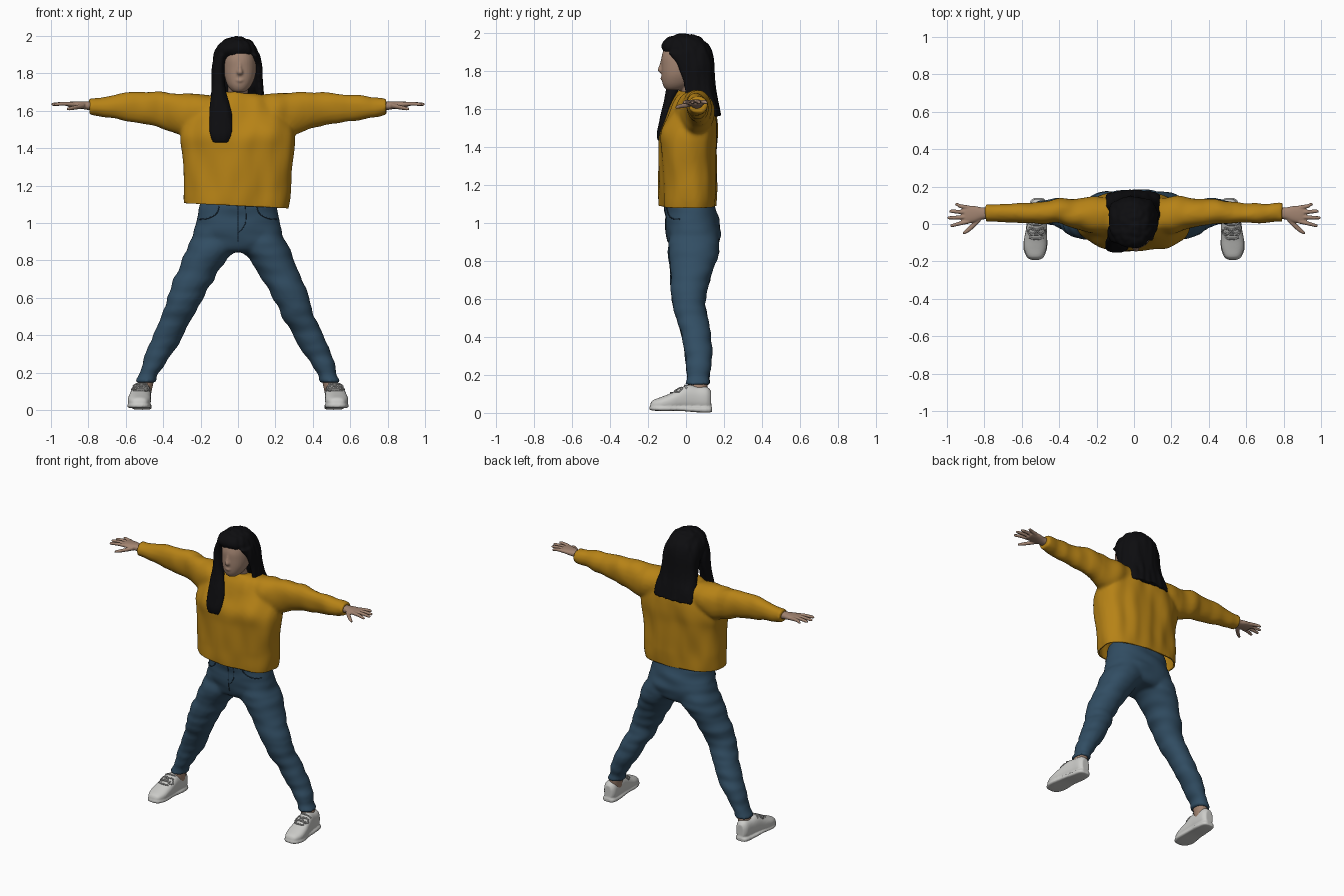
import bpy, bmesh, math
from mathutils import Vector, noise


def material(name, rgb):
    m = bpy.data.materials.new(name)
    m.diffuse_color = (*rgb, 1)
    return m


MUSTARD = material("mustard knit", (0.47, 0.225, 0.008))
DENIM = material("blue denim", (0.031, 0.075, 0.125))
SEAM = material("dark denim", (0.016, 0.038, 0.066))
SKIN = material("skin", (0.36, 0.23, 0.165))
HAIR = material("black hair", (0.004, 0.004, 0.005))
WHITE = material("white leather", (0.6, 0.6, 0.58))
LACE = material("grey lace", (0.42, 0.42, 0.41))
TAN = material("tan sole", (0.30, 0.19, 0.13))


def spline(rows, steps=4):
    """Smoothly interpolate rows of numbers."""
    out = []
    for i in range(len(rows) - 1):
        p = [rows[max(0, min(len(rows) - 1, i + k))] for k in (-1, 0, 1, 2)]
        for s in range(steps):
            t = s / steps
            out.append([0.5 * (2 * b + (c - a) * t + (2 * a - 5 * b + 4 * c - d) * t * t
                               + (3 * b - a - 3 * c + d) * t ** 3) for a, b, c, d in zip(*p)])
    return out + [list(rows[-1])]


def loft(bm, axis, rows, power=2.0, n=32, side=1):
    """Closed tube; each row is position on axis, two centre values, two radii."""
    rings = []
    for pos, ca, cb, ra, rb in spline(rows):
        ra, rb, ring = max(ra, 0.002), max(rb, 0.002), []
        for k in range(n):
            c, s = math.cos(2 * math.pi * k / n), math.sin(2 * math.pi * k / n)
            a = ca + ra * math.copysign(abs(c) ** (2 / power), c)
            b = cb + rb * math.copysign(abs(s) ** (2 / power), s)
            x, y, z = {"x": (pos, a, b), "y": (a, pos, b), "z": (a, b, pos)}[axis]
            ring.append(bm.verts.new((x * side, y, z)))
        rings.append(ring)
    for r, q in zip(rings, rings[1:]):
        for k in range(n):
            bm.faces.new((r[k], r[(k + 1) % n], q[(k + 1) % n], q[k]))
    bm.faces.new(rings[0])
    bm.faces.new(rings[-1])


def finish(name, bm, mats, voxel, smooth=4, fold=0.0, freq=(8, 8, 8), cut=None, rule=None):
    """Fuse the tubes into one skin, soften it, add folds and colours."""
    bmesh.ops.recalc_face_normals(bm, faces=bm.faces)
    me = bpy.data.meshes.new(name)
    bm.to_mesh(me)
    bm.free()
    ob = bpy.data.objects.new(name, me)
    bpy.context.collection.objects.link(ob)
    rm = ob.modifiers.new("fuse", "REMESH")
    rm.mode, rm.voxel_size = "VOXEL", voxel
    sm = ob.modifiers.new("soften", "SMOOTH")
    sm.factor, sm.iterations = 0.5, smooth
    new = bpy.data.meshes.new_from_object(ob.evaluated_get(bpy.context.evaluated_depsgraph_get()))
    ob.modifiers.clear()
    ob.data = new
    bm = bmesh.new()
    bm.from_mesh(new)
    bm.normal_update()
    if fold:
        moves = [v.normal * fold * noise.noise(Vector([a * f for a, f in zip(v.co, freq)]))
                 for v in bm.verts]
        for v, d in zip(bm.verts, moves):
            v.co += d
    if cut:
        bmesh.ops.bisect_plane(bm, geom=bm.verts[:] + bm.edges[:] + bm.faces[:],
                               plane_co=cut[0], plane_no=cut[1], clear_inner=True)
    bm.normal_update()
    for f in bm.faces:
        f.smooth = True
        f.material_index = rule(f) if rule else 0
    bm.to_mesh(new)
    bm.free()
    new.materials.clear()
    for m in mats:
        new.materials.append(m)
    bpy.context.view_layer.update()
    return ob


def cord(name, target, points, direction, radius, mat):
    """Thin cord laid on the surface of a target."""
    d, path = Vector(direction), []
    for p in spline(points):
        hit, loc, nor, _ = target.ray_cast(Vector(p) - d, d)
        if hit:
            path.append(loc + nor * radius * 0.3)
    cu = bpy.data.curves.new(name, "CURVE")
    cu.dimensions, cu.bevel_depth, cu.bevel_resolution = "3D", radius, 1
    sp = cu.splines.new("POLY")
    sp.points.add(max(0, len(path) - 1))
    for q, p in zip(sp.points, path):
        q.co = (*p, 1)
    cu.materials.append(mat)
    bpy.context.collection.objects.link(bpy.data.objects.new(name, cu))


# Sweater: boxy body, collar and two sleeves, open at the hem
bm = bmesh.new()
loft(bm, "z", [(1.04, -.012, .012, .268, .145), (1.12, -.008, .012, .285, .152),
               (1.25, -.002, .012, .292, .15), (1.38, .002, .012, .302, .152),
               (1.47, 0, .014, .305, .155), (1.55, 0, .028, .275, .135),
               (1.62, 0, .035, .225, .112), (1.67, 0, .038, .17, .085),
               (1.69, 0, .038, .11, .06)], 2.4, 48)
loft(bm, "z", [(1.65, .005, .03, .11, .085), (1.695, .005, .03, .09, .07)])
for s in (1, -1):
    loft(bm, "x", [(.06, .04, 1.6, .09, .08), (.2, .045, 1.59, .10, .10),
                   (.3, .055, 1.583, .08, .112), (.4, .065, 1.603, .067, .099),
                   (.5, .062, 1.612, .056, .084), (.6, .06, 1.616, .052, .072),
                   (.7, .06, 1.62, .051, .056), (.795, .06, 1.622, .052, .045)], 2.1, 32, s)
sweater = finish("sweater", bm, [MUSTARD], 0.011, 6, 0.014, (11, 11, 5),
                 ((0, 0, 1.092), (0.05, 0, 1)))
sol = sweater.modifiers.new("cloth", "SOLIDIFY")
sol.thickness = 0.01

# Jeans: hips and two spread legs
bm = bmesh.new()
loft(bm, "z", [(1.14, 0, .025, .195, .13), (1.08, 0, .022, .207, .134), (1.0, 0, .036, .226, .142),
               (.93, 0, .042, .242, .143), (.87, 0, .04, .235, .125), (.845, 0, .04, .19, .10)], 2.3, 40)
for s in (1, -1):
    loft(bm, "z", [(.98, .11, .04, .11, .12), (.86, .145, .042, .132, .136), (.8, .18, .036, .12, .122),
                   (.7, .237, .022, .106, .104), (.6, .282, .012, .097, .09),
                   (.53, .312, .022, .088, .086), (.45, .348, .045, .083, .08),
                   (.35, .4, .062, .077, .072), (.25, .45, .066, .062, .066),
                   (.19, .478, .064, .053, .063), (.15, .492, .063, .055, .064)], 2.1, 32, s)
jeans = finish("jeans", bm, [DENIM], 0.011, 6, 0.009, (6, 6, 18))

# Jeans stitching: fly and curved front pockets
cord("fly_seam", jeans, [(.0, 0, 1.09), (0, 0, .98), (0, 0, .9)], (0, 2, 0), .003, SEAM)
cord("fly_stitch", jeans, [(.04, 0, 1.09), (.04, 0, 1.0), (.005, 0, .95)], (0, 2, 0), .002, SEAM)
for s in (1, -1):
    cord("pocket_seam", jeans, [(.1 * s, 0, 1.09), (.115 * s, 0, 1.05), (.16 * s, 0, 1.025),
                                (.205 * s, 0, 1.02)], (0, 2, 0), .003, SEAM)

# Head: neck, skull, nose, lips, ears
bm = bmesh.new()
loft(bm, "z", [(1.62, 0, .045, .065, .06), (1.69, 0, .03, .055, .055), (1.76, 0, .01, .055, .06)])
loft(bm, "z", [(1.7, .006, -.065, .028, .035), (1.715, .007, -.055, .048, .06),
               (1.74, .008, -.045, .066, .08), (1.78, .01, -.033, .081, .096),
               (1.83, .01, -.016, .089, .114), (1.88, .008, -.008, .089, .12),
               (1.93, .005, -.005, .076, .103), (1.965, 0, 0, .045, .06)], 2.2)
loft(bm, "z", [(1.87, .01, -.12, .006, .01), (1.83, .01, -.127, .01, .014),
               (1.805, .01, -.132, .017, .018), (1.79, .01, -.124, .012, .01)])
loft(bm, "x", [(-.022, -.116, 1.768, .006, .004), (.01, -.124, 1.762, .011, .011),
               (.042, -.116, 1.768, .006, .004)])
for s in (1, -1):
    loft(bm, "x", [(.085 * s, .0, 1.82, .016, .028), (.1 * s, .008, 1.825, .012, .025)])
finish("head", bm, [SKIN], 0.006, 3)

# Hair: cap falling down the back, and one long lock over the shoulder
bm = bmesh.new()
loft(bm, "z", [(1.565, -.005, .145, .145, .04), (1.63, -.005, .118, .15, .054),
               (1.7, -.005, .09, .137, .066), (1.77, -.007, .07, .128, .08),
               (1.83, -.008, .058, .127, .09), (1.87, -.009, .032, .126, .113),
               (1.91, -.009, .006, .119, .13), (1.945, -.008, -.008, .102, .12),
               (1.975, -.006, -.008, .073, .09), (1.99, -.005, -.006, .042, .052),
               (1.997, -.005, -.005, .01, .015)], 2.2, 40)
loft(bm, "z", [(1.43, -.092, -.133, .045, .018), (1.48, -.092, -.131, .061, .025),
               (1.58, -.092, -.105, .061, .028), (1.67, -.1, -.08, .047, .032),
               (1.75, -.105, -.06, .034, .042), (1.83, -.104, -.045, .033, .055),
               (1.9, -.085, -.035, .034, .07), (1.94, -.06, -.03, .03, .06)])
loft(bm, "z", [(1.67, .118, .05, .02, .05), (1.75, .11, .035, .022, .05),
               (1.83, .106, .02, .022, .065), (1.9, .088, -.02, .028, .075)])
finish("hair", bm, [HAIR], 0.008, 3, 0.006, (35, 35, 3))

for s, label in ((1, "left"), (-1, "right")):
    # Hand: palm, four fingers and a thumb
    bm = bmesh.new()
    loft(bm, "x", [(.76, .058, 1.625, .03, .025), (.81, .056, 1.628, .032, .022),
                   (.85, .053, 1.632, .043, .019), (.89, .05, 1.634, .046, .016),
                   (.91, .05, 1.634, .04, .012)], 2.3, 24, s)
    for y0, y1, tip in ((.087, .105, .955), (.062, .068, .985), (.038, .033, .995), (.014, -.008, .98)):
        loft(bm, "x", [(.88, y0, 1.635, .012, .012), (.93, (y0 + y1) / 2, 1.638, .011, .011),
                       (tip - .008, y1, 1.635, .009, .009), (tip + .003, y1, 1.634, .004, .004)], 2, 12, s)
    loft(bm, "x", [(.82, .03, 1.628, .016, .014), (.85, .002, 1.622, .018, .013),
                   (.885, -.03, 1.615, .015, .011), (.91, -.047, 1.61, .009, .008),
                   (.915, -.05, 1.61, .004, .004)], 2, 12, s)
    finish(label + "_hand", bm, [SKIN], 0.0045, 2)

    # Ankle
    bm = bmesh.new()
    loft(bm, "z", [(.08, .505, .06, .04, .045), (.14, .495, .063, .042, .05),
                   (.2, .48, .064, .042, .05)], 2, 20, s)
    finish(label + "_ankle", bm, [SKIN], 0.008, 2)

    # Shoe with sole slab and low heel; underside is tan
    bm = bmesh.new()
    loft(bm, "y", [(-.188, .528, .034, .02, .012), (-.175, .528, .04, .042, .026),
                   (-.13, .528, .048, .06, .036), (-.08, .526, .058, .061, .046),
                   (-.03, .521, .071, .056, .06), (.01, .517, .079, .052, .068),
                   (.06, .512, .076, .048, .065), (.11, .51, .074, .043, .063),
                   (.133, .51, .066, .026, .05)], 2.4, 32, s)
    loft(bm, "y", [(-.192, .528, .025, .022, .008), (-.175, .528, .024, .047, .012),
                   (-.12, .528, .022, .065, .012), (-.03, .522, .022, .057, .012),
                   (.06, .514, .017, .053, .014), (.12, .512, .016, .044, .014),
                   (.138, .512, .017, .026, .012)], 4, 32, s)
    shoe = finish(label + "_shoe", bm, [WHITE, TAN], 0.006, 3,
                  rule=lambda f: int(f.normal.z < -0.5 and f.calc_center_median().z < 0.035))
    # Laces and bow loops
    for y in (-.085, -.06, -.035, -.01):
        cord(label + "_lace", shoe, [((.523 + dx) * s, y + abs(dx) * .4, .1)
                                     for dx in (-.036, -.015, .015, .036)], (0, 0, -2), .005, LACE)
    for e in (1, -1):
        cord(label + "_bow", shoe, [(.52 * s, -.035, .1), (.52 * s + .03 * e, -.06, .1),
                                    (.52 * s + .046 * e, -.04, .1), (.52 * s + .03 * e, -.02, .1),
                                    (.52 * s, -.032, .1)], (0, 0, -2), .0045, LACE)
